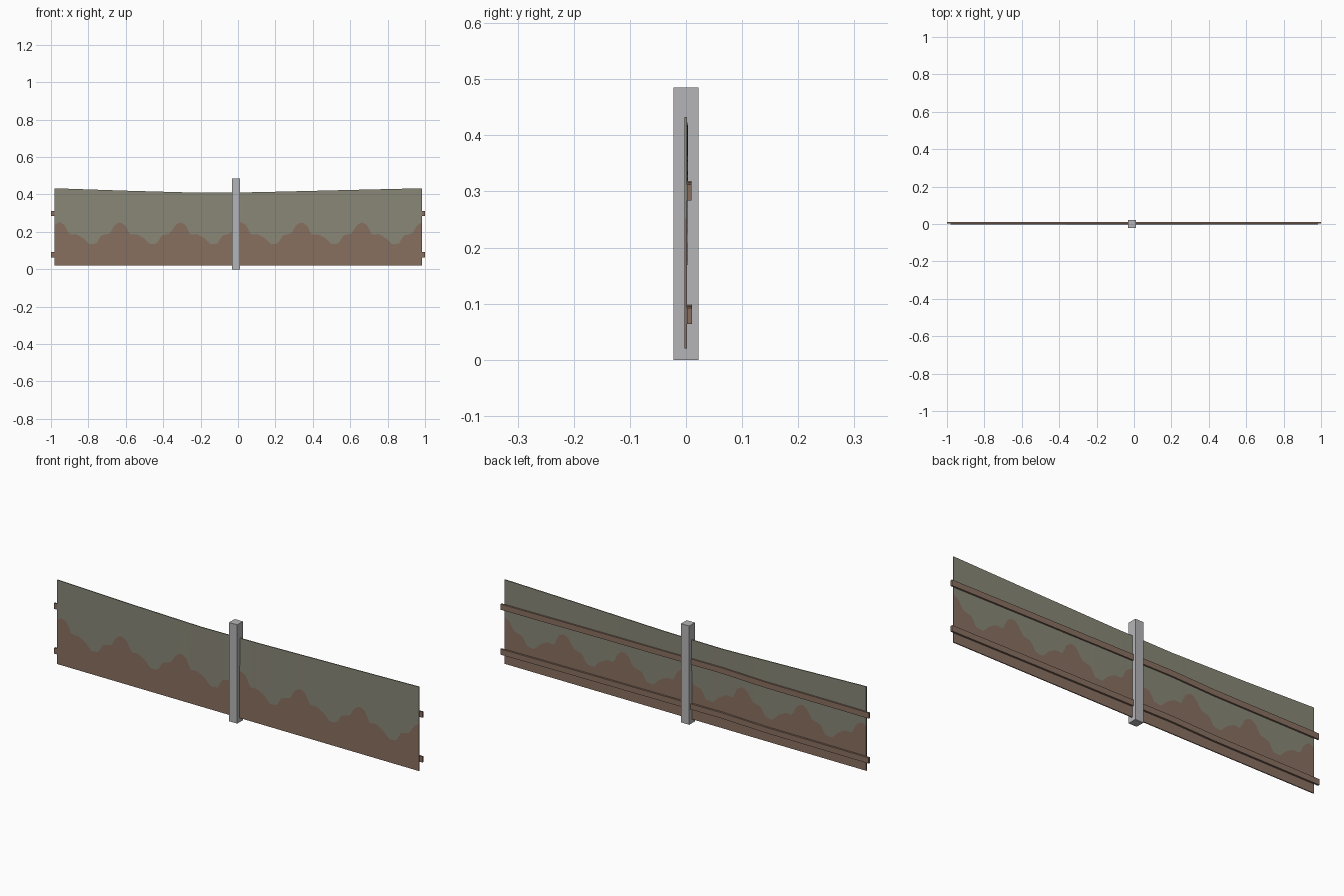
import bpy, bmesh, math

if "Cube" in bpy.data.objects:
    bpy.data.objects.remove(bpy.data.objects["Cube"])


def material(name, rgb):
    m = bpy.data.materials.new(name)
    m.diffuse_color = (*rgb, 1)
    m.use_nodes = True
    m.node_tree.nodes["Principled BSDF"].inputs["Base Color"].default_value = m.diffuse_color
    return m


GREY = material("weathered_grey_green", (0.25, 0.243, 0.185))
RUST = material("rust_brown", (0.25, 0.16, 0.117))
STEEL = material("post_grey", (0.46, 0.46, 0.475))


def lerp(points, x):
    """Piecewise linear lookup in a list of (x, value)."""
    for (x0, v0), (x1, v1) in zip(points, points[1:]):
        if x <= x1:
            return v0 + (v1 - v0) * (x - x0) / (x1 - x0)
    return points[-1][1]


def sweep(name, xs, section, mats, rule=None):
    """Loft a closed (y, z) section along x; rule(edge index) gives the material."""
    bm = bmesh.new()
    rings = [[bm.verts.new((x, y, z)) for y, z in section(x)] for x in xs]
    n = len(rings[0])
    for a, b in zip(rings, rings[1:]):
        for i in range(n):
            j = (i + 1) % n
            f = bm.faces.new((a[i], a[j], b[j], b[i]))
            f.material_index = rule(i) if rule else 0
    for r in (rings[0], rings[-1]):
        if n == 6:  # ends of the sheet, split at the rust line
            bm.faces.new((r[0], r[1], r[4], r[5]))
            bm.faces.new((r[1], r[2], r[3], r[4])).material_index = 1
        else:
            bm.faces.new(r)
    bmesh.ops.recalc_face_normals(bm, faces=bm.faces[:])
    me = bpy.data.meshes.new(name)
    bm.to_mesh(me)
    bm.free()
    for m in mats:
        me.materials.append(m)
    ob = bpy.data.objects.new(name, me)
    bpy.context.collection.objects.link(ob)
    return ob


# Sheet panel with sagging top edge and a repeating wavy rust line
TOP = [(-0.98, 0.433), (-0.6, 0.42), (-0.2, 0.409), (0.1, 0.412), (0.6, 0.424), (0.985, 0.433)]
WAVE = [(0, 0.252), (0.03, 0.235), (0.052, 0.185), (0.09, 0.188), (0.13, 0.165),
        (0.16, 0.133), (0.2, 0.138), (0.222, 0.18), (0.27, 0.192), (0.295, 0.235), (0.3235, 0.252)]


def sheet_section(x):
    zt = lerp(TOP, x)
    zr = lerp(WAVE, (x + 0.955) % 0.3235)
    warp = 0.002 * max(0, math.cos(x * math.pi / 1.2)) if abs(x) < 0.6 else 0
    return [(-0.0025, 0.02), (-0.0025, zr), (-0.0025 + warp, zt),
            (0.002 + warp, zt), (0.002, zr), (0.002, 0.02)]


N = 160
sweep("sheet_panel", [-0.98 + 1.965 * i / N for i in range(N + 1)], sheet_section,
      [RUST, GREY], lambda i: 1 if i in (1, 2, 3) else 0)

# Two slightly bent rails on the back
BEND = [(-1, 0), (-0.43, 0.001), (-0.2, 0.008), (0.5, 0.004), (1, 0)]
for name, z0, y1 in (("upper_rail", 0.284, 0.010), ("lower_rail", 0.064, 0.011)):
    def rail_section(x, z0=z0, y1=y1):
        z = z0 + lerp(BEND, x)
        return [(0.002, z), (y1, z), (y1, z + 0.028), (0.002, z + 0.028)]
    sweep(name, [p[0] for p in BEND], rail_section, [RUST])

# Centre post
sweep("centre_post", [-0.033, 0.011],
      lambda x: [(-0.022, 0), (0.022, 0), (0.022, 0.485), (-0.022, 0.485)], [STEEL])
